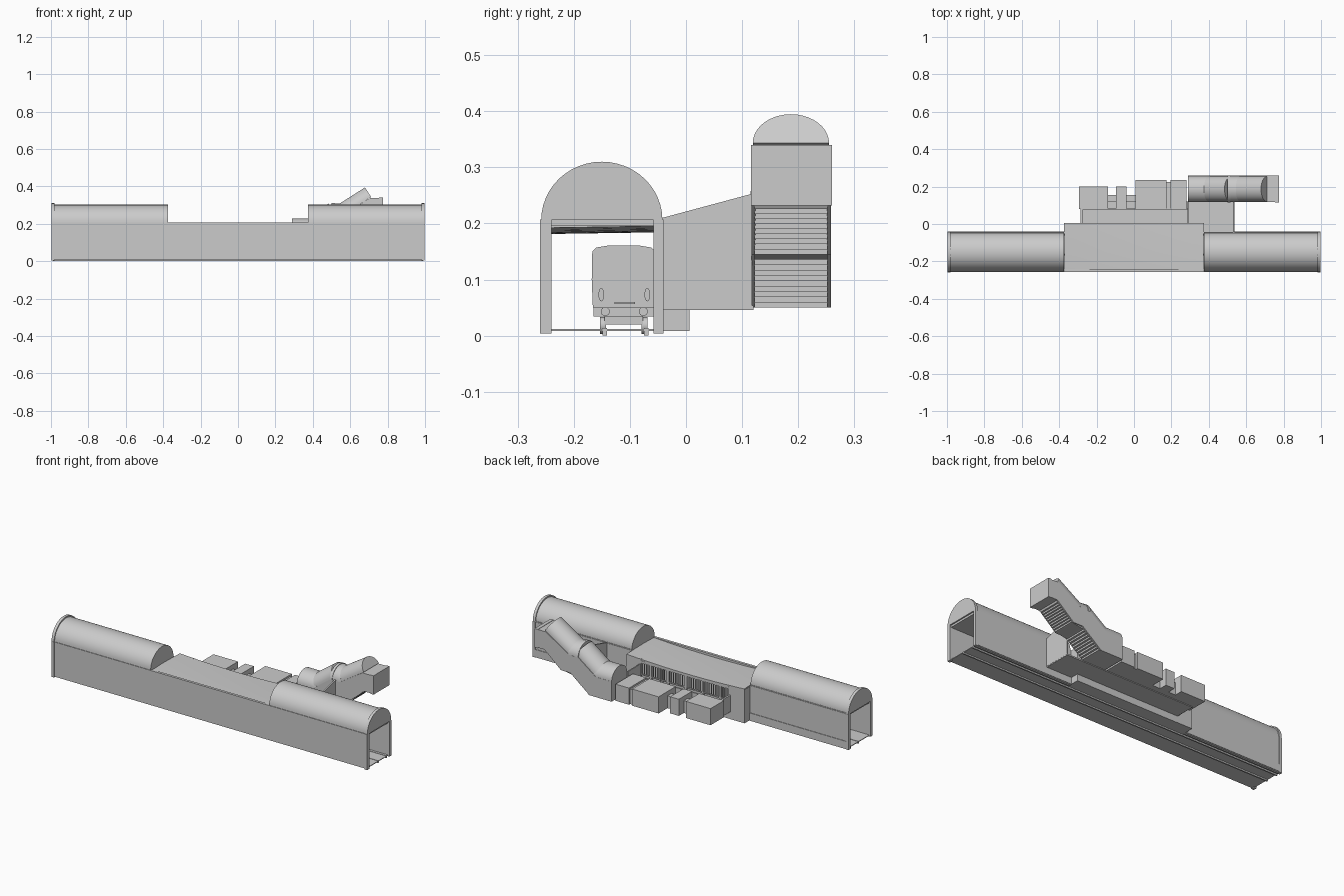
import bpy, bmesh, math
from mathutils import Vector


def finish(bm, name, smooth=False):
    bmesh.ops.recalc_face_normals(bm, faces=bm.faces)
    me = bpy.data.meshes.new(name)
    bm.to_mesh(me)
    bm.free()
    ob = bpy.data.objects.new(name, me)
    bpy.context.collection.objects.link(ob)
    if smooth:
        bpy.ops.object.select_all(action='DESELECT')
        ob.select_set(True)
        bpy.context.view_layer.objects.active = ob
        bpy.ops.object.shade_smooth_by_angle(angle=math.radians(30))
    return ob


def loft(name, rings, smooth=False):
    """Join closed rings of points and cap both ends."""
    bm = bmesh.new()
    vs = [[bm.verts.new(p) for p in r] for r in rings]
    n = len(rings[0])
    for a, b in zip(vs, vs[1:]):
        for i in range(n):
            bm.faces.new((a[i], a[(i + 1) % n], b[(i + 1) % n], b[i]))
    bm.faces.new(vs[0])
    bm.faces.new(vs[-1])
    return finish(bm, name, smooth)


def along_x(name, yz, x0, x1, smooth=False):
    return loft(name, [[(x, y, z) for y, z in yz] for x in (x0, x1)], smooth)


def along_y(name, xz, y0, y1, smooth=False):
    return loft(name, [[(x, y, z) for x, z in xz] for y in (y0, y1)], smooth)


def box(name, x0, x1, y0, y1, z0, z1):
    return along_x(name, [(y0, z0), (y1, z0), (y1, z1), (y0, z1)], x0, x1)


def arc(cy, cz, ry, rz, n=24):
    return [(cy + ry * math.cos(math.pi * i / n), cz + rz * math.sin(math.pi * i / n))
            for i in range(n + 1)]


def ellipse(cy, cz, ry, rz, n=16):
    return [(cy + ry * math.cos(math.tau * i / n), cz + rz * math.sin(math.tau * i / n))
            for i in range(n)]


# Tunnel floor, walls and track
box("tunnel_floor", -0.99, 0.99, -0.25, -0.045, 0.008, 0.012)
box("front_wall", -0.99, 0.99, -0.256, -0.241, 0.008, 0.206)
for y in (-0.145, -0.071):
    box("rail", -0.99, 0.99, y - 0.004, y + 0.004, 0.0, 0.014)

# Vaulted tunnel ends with portal frames
for s in (-1, 1):
    xs = sorted((0.375 * s, 0.99 * s))
    box("back_wall", *xs, -0.058, -0.043, 0.004, 0.206)
    box("back_wall_skirting", *xs, -0.043, -0.040, 0.008, 0.05)
    box("tunnel_ceiling", *xs, -0.25, -0.045, 0.195, 0.21)
    along_x("tunnel_vault", arc(-0.15, 0.206, 0.103, 0.096), *xs, True)
    xs = sorted((0.982 * s, 0.998 * s))
    along_x("portal_arch", arc(-0.15, 0.206, 0.108, 0.104), *xs, True)
    for y0, y1 in ((-0.26, -0.24), (-0.058, -0.04)):
        box("portal_post", *xs, y0, y1, 0.004, 0.207)

# Low sagging roof over the platform
xs = [-0.372 + 0.744 * i / 12 for i in range(13)]
rings = []
for x in xs:
    z = 0.193 + 0.011 * (x / 0.372) ** 2
    rings.append([(x, -0.256, z - 0.012), (x, 0.006, z - 0.008),
                  (x, 0.006, z), (x, -0.15, z + 0.003), (x, -0.256, z)])
loft("platform_roof", rings, True)

# Platform and its back wall
box("platform", -0.372, 0.372, -0.058, 0.005, 0.008, 0.05)
for s in (-1, 1):
    xs = sorted((0.28 * s, 0.372 * s))
    box("platform_end_wall", *xs, -0.004, 0.006, 0.008, 0.2)
    xs = sorted((0.364 * s, 0.374 * s))
    box("platform_side_wall", *xs, -0.05, 0.006, 0.008, 0.2)
box("slat_rail_top", -0.28, 0.28, -0.002, 0.006, 0.178, 0.19)
box("slat_rail_bottom", -0.28, 0.28, -0.002, 0.006, 0.11, 0.116)
for i in range(40):
    x = -0.275 + 0.55 * i / 39
    box("slat", x - 0.002, x + 0.002, 0.0, 0.005, 0.112, 0.182)
for i in range(5):
    x = -0.22 + 0.11 * i
    box("platform_column", x - 0.006, x + 0.006, -0.004, 0.006, 0.05, 0.185)

# Concourse floor, low wall and service rooms
box("concourse_floor", -0.28, 0.53, 0.0, 0.12, 0.046, 0.052)
box("concourse_end", -0.285, -0.275, 0.0, 0.08, 0.05, 0.145)
box("concourse_wall", -0.28, 0.29, 0.074, 0.082, 0.05, 0.14)
box("end_room", -0.295, -0.14, 0.08, 0.2, 0.05, 0.145)
box("narrow_room", -0.095, -0.04, 0.08, 0.2, 0.05, 0.145)
for x0, x1 in ((-0.14, -0.095), (-0.04, 0.01)):
    box("link_room", x0, x1, 0.12, 0.155, 0.05, 0.12)
box("large_room", 0.008, 0.175, 0.08, 0.236, 0.05, 0.145)
box("recessed_room", 0.175, 0.195, 0.08, 0.225, 0.05, 0.135)
box("corner_room", 0.195, 0.28, 0.08, 0.236, 0.05, 0.145)

# Sloped passage to the escalator
box("passage_floor", 0.285, 0.535, -0.042, 0.12, 0.046, 0.054)
slope = [(-0.042, 0.05), (0.118, 0.05), (0.118, 0.253), (-0.042, 0.21)]
along_x("passage_far_wall", slope, 0.528, 0.536)
low = [(0.0, 0.05), (0.118, 0.05), (0.118, 0.17), (0.0, 0.17)]
along_x("passage_near_wall", low, 0.285, 0.291)


# Escalator body with a stepped underside
def stairs(x0, z0, x1, z1, n):
    dx, dz = (x1 - x0) / n, (z1 - z0) / n
    pts = []
    for i in range(n):
        pts += [(x0 + dx * i, z0 + dz * i), (x0 + dx * (i + 1), z0 + dz * i)]
    return pts


under = [(0.29, 0.05)] + stairs(0.43, 0.05, 0.55, 0.145, 10)
under += stairs(0.61, 0.145, 0.71, 0.235, 10) + [(0.715, 0.235), (0.768, 0.235)]
over = [(0.768, 0.338), (0.705, 0.338), (0.56, 0.246), (0.50, 0.246),
        (0.39, 0.165), (0.29, 0.165)]
along_y("escalator_body", under + over, 0.122, 0.252)
box("escalator_exit_frame", 0.755, 0.775, 0.116, 0.26, 0.232, 0.34)
lower_edge = [(0.29, 0.05), (0.43, 0.05), (0.55, 0.145), (0.61, 0.145), (0.715, 0.235), (0.768, 0.235)]
for y in (0.117, 0.251):
    along_y("escalator_side", lower_edge + over, y, y + 0.007)


# Barrel vaults over each escalator stretch
def vault(name, a, b, tilt, r):
    a, b = Vector((a[0], 0, a[1])), Vector((b[0], 0, b[1]))
    up = Vector((-math.sin(tilt), 0, math.cos(tilt)))
    side = Vector((0, 1, 0))
    rings = []
    for p in (a, b):
        rings.append([p + side * (0.187 + u) + up * v for u, v in arc(0, 0, r, r * 0.9, 20)])
    loft(name, rings, True)


vault("lower_vault", (0.29, 0.165), (0.41, 0.165), 0, 0.070)
vault("first_incline_vault", (0.385, 0.16), (0.52, 0.259), 0.633, 0.068)
vault("landing_vault", (0.50, 0.246), (0.565, 0.246), 0, 0.070)
vault("second_incline_vault", (0.555, 0.243), (0.712, 0.343), 0.567, 0.068)
vault("landing_collar", (0.50, 0.246), (0.515, 0.246), 0, 0.073)

# Train cars with rounded roofs
c = -0.111
body = [(c - 0.055, 0.05), (c + 0.055, 0.05), (c + 0.057, 0.10), (c + 0.056, 0.15),
        (c + 0.049, 0.157), (c + 0.025, 0.161), (c - 0.025, 0.161),
        (c - 0.049, 0.157), (c - 0.056, 0.15), (c - 0.057, 0.10)]
for cx in (-0.38, 0.0, 0.38):
    along_x("train_car", body, cx - 0.18, cx + 0.18, True)
    box("train_skirt", cx - 0.175, cx + 0.175, c - 0.054, c + 0.054, 0.034, 0.05)
    for bx in (-0.12, 0.12):
        box("train_bogie", cx + bx - 0.04, cx + bx + 0.04, c - 0.034, c + 0.034, 0.02, 0.036)
        for wx in (-0.025, 0.025):
            for wy in (-0.037, 0.037):
                along_y("train_wheel", ellipse(cx + bx + wx, 0.018, 0.015, 0.015),
                        c + wy - 0.005, c + wy + 0.005, True)
for x in (-0.19, 0.19):
    box("train_coupling", x - 0.012, x + 0.012, c - 0.03, c + 0.03, 0.055, 0.14)

# Train front details at both ends
for s in (-1, 1):
    xs = sorted((0.555 * s, 0.564 * s))
    for dy in (-0.04, 0.042):
        along_x("train_tall_lamp", ellipse(c + dy, 0.073, 0.005, 0.012), *xs, True)
    for dy in (-0.033, 0.035):
        along_x("train_round_lamp", ellipse(c + dy, 0.043, 0.008, 0.008), *xs, True)
    box("train_grille", *xs, c - 0.016, c + 0.02, 0.056, 0.06)
